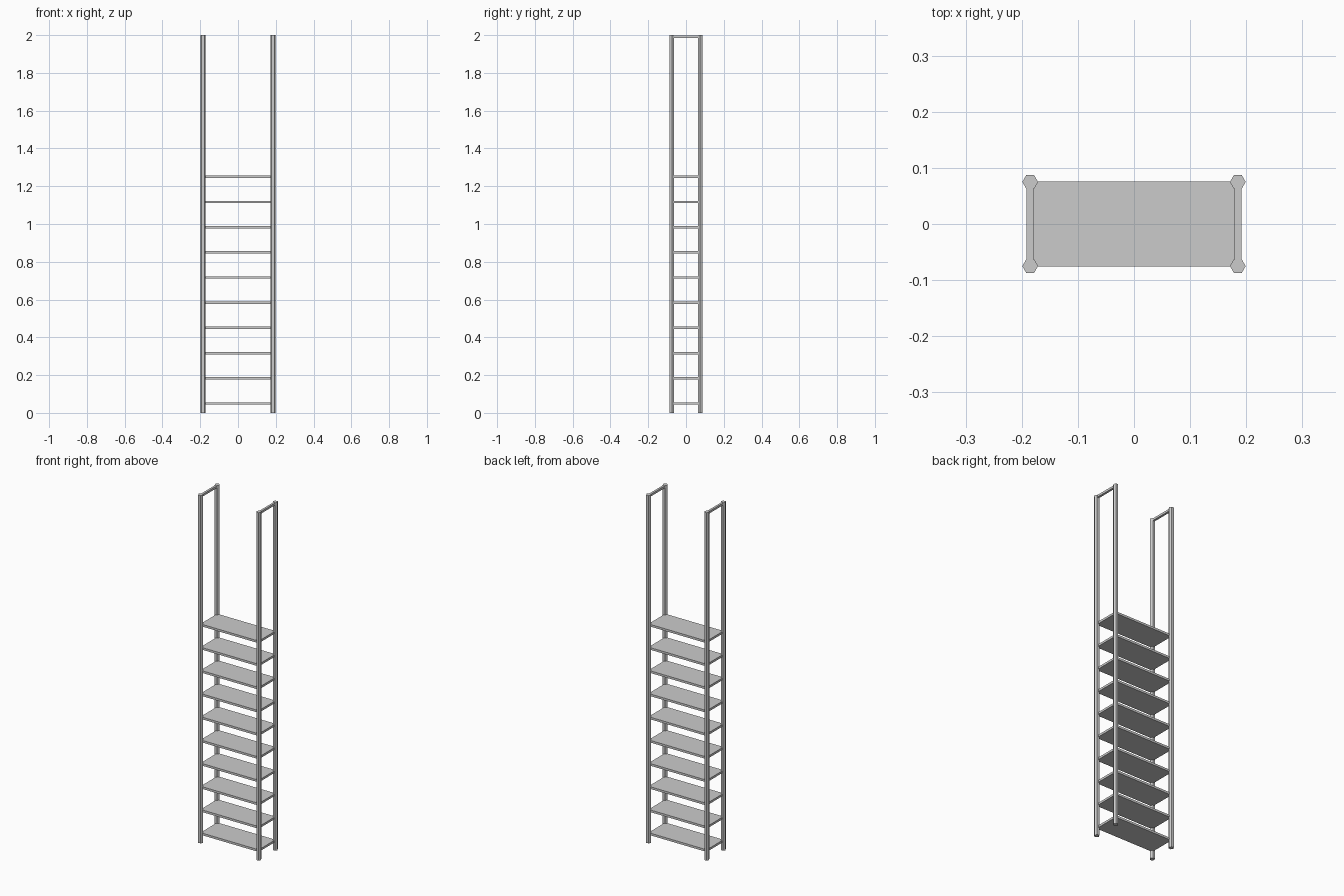
import bpy

if "Cube" in bpy.data.objects:
    bpy.data.objects.remove(bpy.data.objects["Cube"])

PX, PY = 0.185, 0.075   # post centre offsets
BAR = 0.0125            # bar and tread thickness


def box(name, loc, size):
    bpy.ops.mesh.primitive_cube_add(size=1, location=loc)
    ob = bpy.context.object
    ob.name = name
    ob.scale = size
    bpy.ops.object.transform_apply(location=False, rotation=False, scale=True)
    return ob


def hex_post(name, x, y):
    # primitive's first vertex is on +y; turn it so the corners point along x
    bpy.ops.mesh.primitive_cylinder_add(vertices=6, radius=0.014, depth=2,
                                        location=(x, y, 1),
                                        rotation=(0, 0, 1.5707963))
    bpy.context.object.name = name


# Four hexagonal posts and a top handrail on each side
for sx, side in ((-1, "left"), (1, "right")):
    for sy, end in ((-1, "front"), (1, "back")):
        hex_post(f"post_{end}_{side}", sx * PX, sy * PY)
    box(f"handrail_{side}", (sx * PX, 0, 1.992), (BAR, 2 * PY, BAR))

# Ten evenly spaced treads spanning the posts
for i in range(10):
    box(f"tread_{i + 1}", (0, 0, 0.05 + i * 1.2 / 9), (2 * PX, 2 * PY + 0.002, BAR))
